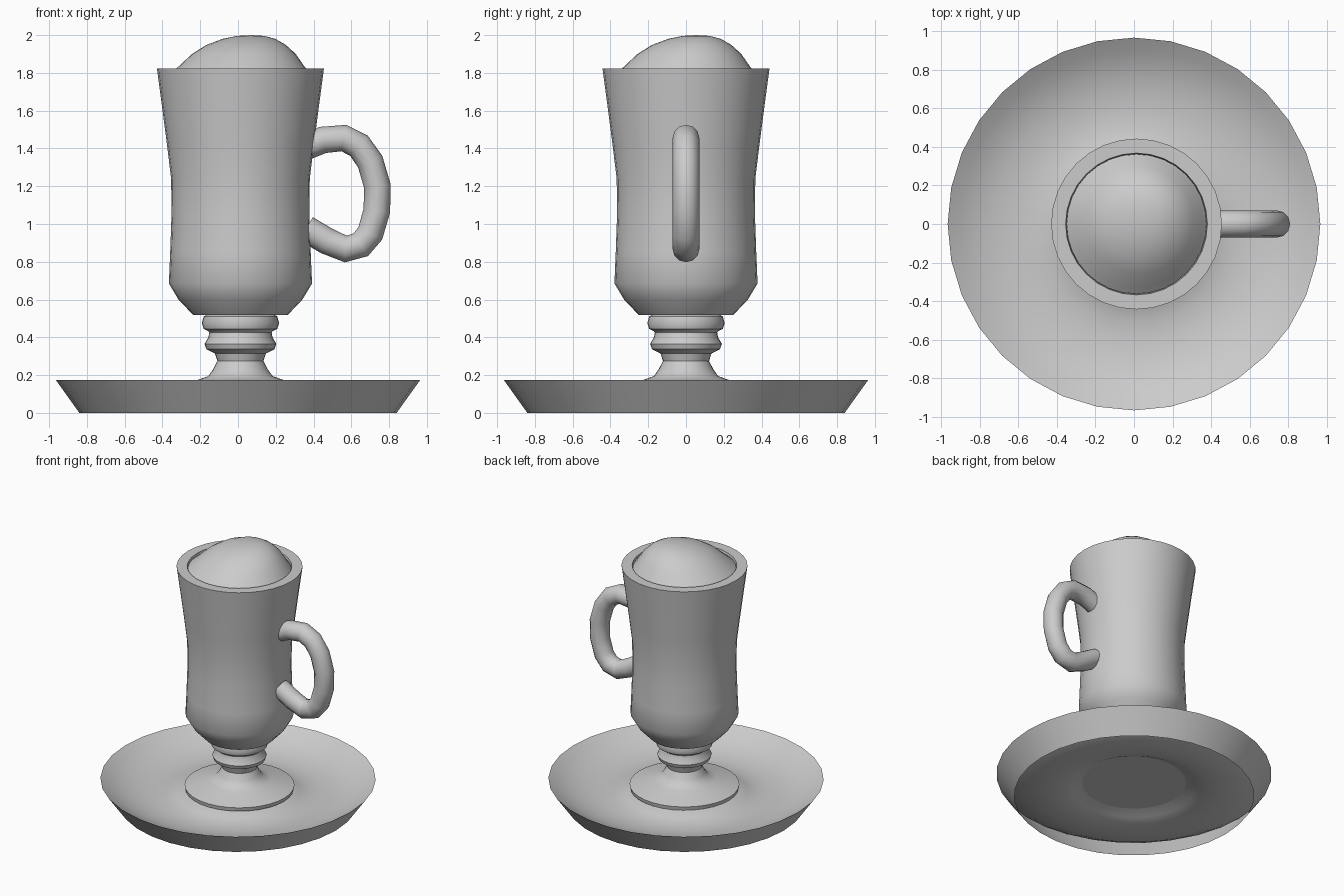
import bpy, bmesh, math

if "Cube" in bpy.data.objects:
    bpy.data.objects.remove(bpy.data.objects["Cube"])

CUP_X = 0.013  # mug axis


def smooth(ob, angle=35):
    bpy.ops.object.select_all(action='DESELECT')
    ob.select_set(True)
    bpy.context.view_layer.objects.active = ob
    bpy.ops.object.shade_smooth_by_angle(angle=math.radians(angle))


def lathe(name, profile, cx=0.0, sides=32, angle=35):
    """Revolve (radius, z[, axis shift]) points; radius 0 makes a pole."""
    bm = bmesh.new()
    rings = []
    for p in profile:
        r, z = p[0], p[1]
        s = p[2] if len(p) > 2 else 0.0
        n = 1 if r == 0 else sides
        rings.append([bm.verts.new((cx + s + r * math.cos(2 * math.pi * i / sides),
                                    s + r * math.sin(2 * math.pi * i / sides), z))
                      for i in range(n)])
    for a, b in zip(rings, rings[1:]):
        for i in range(sides):
            j = (i + 1) % sides
            if len(a) == 1:
                bm.faces.new((a[0], b[j], b[i]))
            elif len(b) == 1:
                bm.faces.new((a[i], a[j], b[0]))
            else:
                bm.faces.new((a[i], a[j], b[j], b[i]))
    me = bpy.data.meshes.new(name)
    bm.to_mesh(me)
    bm.free()
    ob = bpy.data.objects.new(name, me)
    bpy.context.collection.objects.link(ob)
    smooth(ob, angle)
    return ob


# saucer: open sloping skirt, dished top, raised flat centre
lathe("saucer", [(0.84, 0), (0.965, 0.175), (0.90, 0.135), (0.82, 0.095), (0.72, 0.065),
                 (0.61, 0.05), (0.51, 0.053), (0.43, 0.072), (0.355, 0.108), (0, 0.108)])

# foot and turned stem with two rings
lathe("foot_and_stem", [(0, 0.104), (0.38, 0.104), (0.385, 0.132), (0.30, 0.155), (0.22, 0.177),
                        (0.17, 0.195), (0.145, 0.23), (0.122, 0.275), (0.135, 0.315),
                        (0.18, 0.337), (0.19, 0.365), (0.17, 0.40), (0.165, 0.425),
                        (0.17, 0.432), (0.195, 0.445), (0.205, 0.475), (0.195, 0.51),
                        (0.17, 0.525), (0, 0.525)], CUP_X)

# cup bowl with thick flat rim
lathe("cup", [(0, 0.518), (0.25, 0.518), (0.328, 0.60), (0.379, 0.685), (0.372, 0.85),
              (0.365, 1.05), (0.367, 1.24), (0.389, 1.42), (0.415, 1.62), (0.442, 1.822),
              (0.367, 1.822), (0.34, 1.65), (0.32, 1.2), (0.31, 0.7), (0.24, 0.6), (0, 0.6)], CUP_X)

# lopsided whipped topping
lathe("cream_topping", [(0, 1.76), (0.36, 1.78), (0.362, 1.805), (0.335, 1.832, 0.005),
                        (0.275, 1.90, 0.018), (0.21, 1.948, 0.03), (0.14, 1.98, 0.045),
                        (0.07, 1.996, 0.055), (0, 2.0, 0.055)], CUP_X)

# handle: round tube along a D-shaped path
path = [(0.36, 1.41), (0.45, 1.445), (0.56, 1.455), (0.64, 1.415), (0.70, 1.33), (0.738, 1.2),
        (0.735, 1.07), (0.70, 0.95), (0.65, 0.89), (0.57, 0.868), (0.47, 0.91), (0.36, 0.975)]
cu = bpy.data.curves.new("handle", 'CURVE')
cu.dimensions = '3D'
cu.bevel_depth = 0.071
cu.bevel_resolution = 4
cu.use_fill_caps = True
sp = cu.splines.new('POLY')
sp.points.add(len(path) - 1)
for pt, (x, z) in zip(sp.points, path):
    pt.co = (x, 0, z, 1)
handle = bpy.data.objects.new("handle", cu)
bpy.context.collection.objects.link(handle)
bpy.ops.object.select_all(action='DESELECT')
handle.select_set(True)
bpy.context.view_layer.objects.active = handle
bpy.ops.object.convert(target='MESH')
smooth(bpy.context.view_layer.objects.active, 50)
